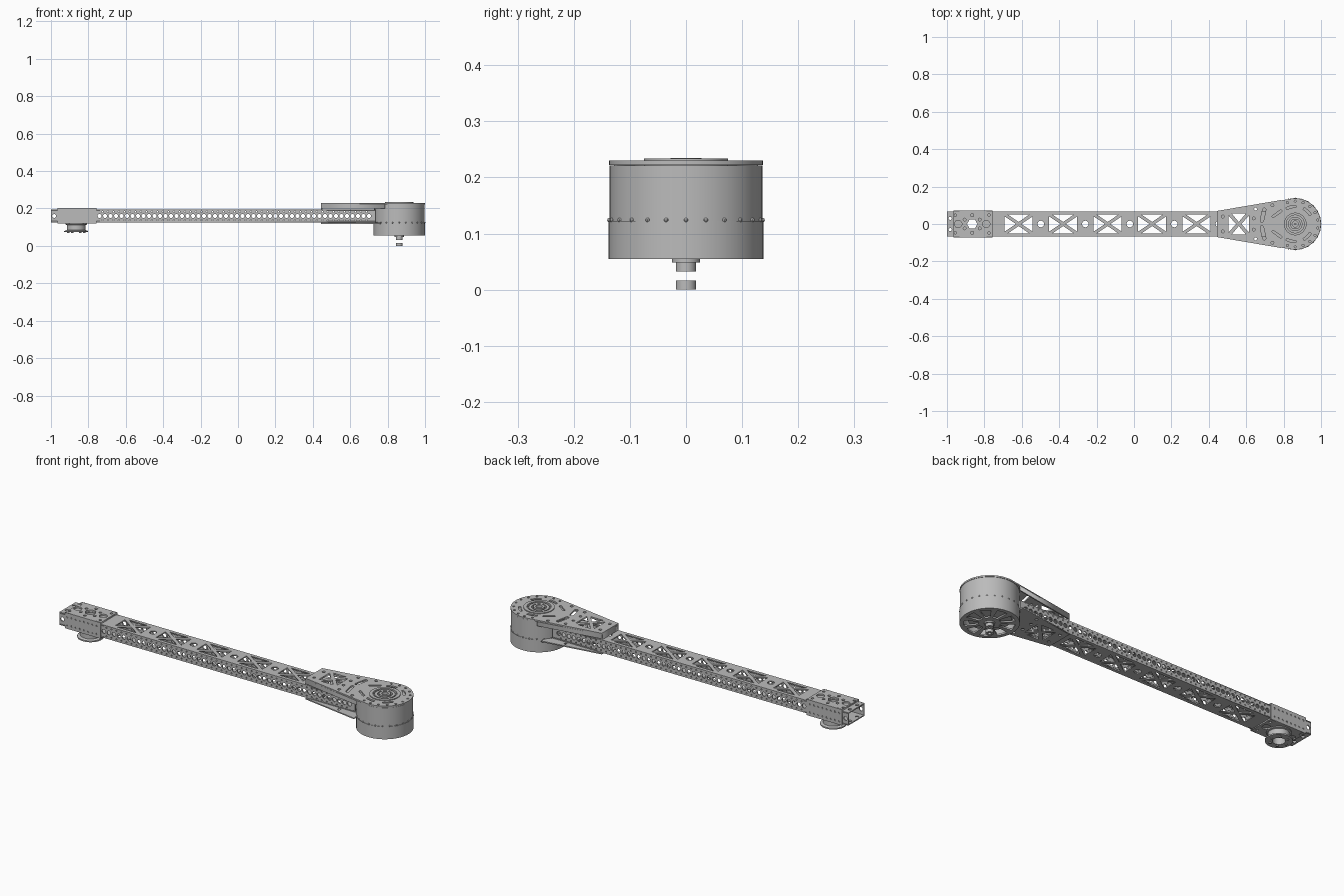
import bpy, bmesh
from math import sin, cos, pi, radians
from mathutils import Matrix

if "Cube" in bpy.data.objects:
    bpy.data.objects.remove(bpy.data.objects["Cube"])

grey = bpy.data.materials.new("metal grey")
grey.use_nodes = True
grey.diffuse_color = (0.5, 0.5, 0.5, 1)
grey.node_tree.nodes["Principled BSDF"].inputs["Base Color"].default_value = (0.5, 0.5, 0.5, 1)

HEAD = 0.862    # motor axis
FOOT = -0.865   # pulley axis
HALF = 0.068    # half width of the beam
LOW, HIGH = 0.126, 0.194
WALL = 0.006


def finish(name, bm, smooth=False):
    bmesh.ops.remove_doubles(bm, verts=bm.verts, dist=1e-5)
    bmesh.ops.recalc_face_normals(bm, faces=bm.faces)
    mesh = bpy.data.meshes.new(name)
    bm.to_mesh(mesh)
    bm.free()
    mesh.materials.append(grey)
    ob = bpy.data.objects.new(name, mesh)
    bpy.context.collection.objects.link(ob)
    if smooth:
        bpy.ops.object.select_all(action='DESELECT')
        ob.select_set(True)
        bpy.context.view_layer.objects.active = ob
        bpy.ops.object.shade_smooth_by_angle(angle=radians(35))
    return ob


# 2D outlines
def circle(x, y, r, n=12, start=0.0):
    return [(x + r * cos(start + 2 * pi * i / n), y + r * sin(start + 2 * pi * i / n)) for i in range(n)]


def arc(x, y, r, a, b, n=8):
    return [(x + r * cos(radians(a + (b - a) * i / n)), y + r * sin(radians(a + (b - a) * i / n)))
            for i in range(n + 1)]


def arc_slot(x, y, r0, r1, a, b):
    return arc(x, y, r1, a, b) + arc(x, y, r0, b, a)


def slot(x, y, length, r, tilt):
    dx, dy = cos(radians(tilt)) * length / 2, sin(radians(tilt)) * length / 2
    return arc(x + dx, y + dy, r, tilt - 90, tilt + 90, 6) + arc(x - dx, y - dy, r, tilt + 90, tilt + 270, 6)


def rect(x0, x1, y0, y1):
    return [(x0, y0), (x1, y0), (x1, y1), (x0, y1)]


def truss(x, w, h, bar=0.009):
    """Four triangles that leave an X-shaped brace."""
    tris = []
    for s in (-1, 1):
        tris.append([(x - w + 2 * bar, s * h), (x + w - 2 * bar, s * h), (x, s * bar * 1.2)])
        tris.append([(x + s * w, h - bar), (x + s * w, bar - h), (x + s * bar * 1.6, 0)])
    return tris


def plate(name, outline, holes, z, thick, matrix=None):
    """Filled outline with holes, its middle at height z."""
    curve = bpy.data.curves.new(name, 'CURVE')
    curve.dimensions, curve.fill_mode, curve.extrude = '2D', 'BOTH', thick / 2
    for loop in [outline] + holes:
        sp = curve.splines.new('POLY')
        sp.points.add(len(loop) - 1)
        for p, (x, y) in zip(sp.points, loop):
            p.co = (x, y, 0, 1)
        sp.use_cyclic_u = True
    tmp = bpy.data.objects.new(name, curve)
    bpy.context.collection.objects.link(tmp)
    bpy.context.view_layer.update()
    mesh = bpy.data.meshes.new_from_object(tmp.evaluated_get(bpy.context.evaluated_depsgraph_get()))
    bpy.data.objects.remove(tmp)
    bpy.data.curves.remove(curve)
    bm = bmesh.new()
    bm.from_mesh(mesh)
    bpy.data.meshes.remove(mesh)
    bm.transform(matrix or Matrix.Translation((0, 0, z)))
    return finish(name, bm)


def upright(y):
    return Matrix.Translation((0, y, 0)) @ Matrix.Rotation(pi / 2, 4, 'X')


def lathe(name, x, profile, n=64):
    """Closed (radius, height) profile turned about a vertical axis."""
    bm = bmesh.new()
    rings = []
    for r, z in profile:
        rings.append([bm.verts.new((x + r * cos(2 * pi * i / n), r * sin(2 * pi * i / n), z)) for i in range(n)])
    for a, b in zip(rings, rings[1:] + rings[:1]):
        for i in range(n):
            j = (i + 1) % n
            bm.faces.new((a[i], a[j], b[j], b[i]))
    return finish(name, bm, True)


def disc(name, x, r, z0, z1, bore=0.004):
    return lathe(name, x, [(bore, z0), (r, z0), (r, z1), (bore, z1)])


# Beam: a box section with braced top and bottom
windows = []
for i in range(5):
    windows += truss(-0.617 + 0.238 * i, 0.075, 0.05)
    windows.append(circle(-0.498 + 0.238 * i, 0, 0.018))
brace = truss(0.56, 0.055, 0.055)
foot_holes = [circle(FOOT, 0, 0.028, 6)]
foot_holes += [circle(*p, 0.008, 8) for p in circle(FOOT, 0, 0.047, 6, pi / 6)]
end_holes = [circle(-0.983, s * 0.03, 0.009, 8) for s in (-1, 1)]
for name, z in (("beam_top", HIGH - WALL / 2), ("beam_bottom", LOW + WALL / 2)):
    plate(name, rect(-1, 0.735, -HALF, HALF), windows + brace + foot_holes + end_holes, z, WALL)

mid = (LOW + HIGH) / 2
side_holes = [circle(-0.74 + 0.0294 * i, mid, 0.0115, 8) for i in range(50)]
side_holes += [circle(-0.725 + 0.0294 * i, mid + s * 0.022, 0.004, 6) for i in range(49) for s in (-1, 1)]
side_holes += [circle(-0.983, mid, 0.011, 8)]
for name, s in (("beam_front", -1), ("beam_back", 1)):
    plate(name, rect(-1, 0.735, LOW, HIGH), side_holes, 0, WALL, upright(s * (HALF - WALL / 2)))

# Foot bracket wrapped round the beam
cap_holes = foot_holes + [circle(FOOT + s * 0.075, 0, 0.02, 16) for s in (-1, 1)]
cap_holes += [circle(FOOT + s * 0.09, t * 0.047, 0.007, 8) for s in (-1, 1) for t in (-1, 1)]
plate("foot_bracket_top", rect(-0.965, -0.757, -0.07, 0.07), cap_holes, 0.199, 0.008)
plate("foot_bracket_bottom", rect(-0.965, -0.757, -0.07, 0.07), cap_holes, 0.122, 0.006)
dots = [circle(-0.95 + 0.0245 * i, mid + s * 0.022, 0.005, 6) for i in range(8) for s in (-1, 1)]
for name, s in (("foot_bracket_front", -1), ("foot_bracket_back", 1)):
    plate(name, rect(-0.965, -0.757, 0.119, 0.203), dots, 0, 0.005, upright(s * 0.0695))
lathe("foot_bearing", FOOT, [(0.036, 0.132), (0.06, 0.132), (0.06, 0.188), (0.036, 0.188)])

# Foot pulley
lathe("foot_pulley", FOOT, [(0.03, 0.073), (0.064, 0.073), (0.064, 0.08), (0.05, 0.084),
                            (0.05, 0.112), (0.058, 0.114), (0.058, 0.12), (0.03, 0.12)])
for i, (x, y) in enumerate(circle(FOOT, 0, 0.043, 6)):
    bm = bmesh.new()
    bmesh.ops.create_cone(bm, cap_ends=True, segments=8, radius1=0.006, radius2=0.006, depth=0.006,
                          matrix=Matrix.Translation((x, y, 0.072)))
    finish("pulley_bolt_%d" % i, bm)

# Head bracket: teardrop top plate, skirt and lower plate
holes = list(brace)
for s in (-1, 1):
    holes += [slot(0.69, s * 0.047, 0.06, 0.009, 90 - s * 12), slot(0.765, s * 0.055, 0.05, 0.006, s * 35)]
    holes += [arc_slot(HEAD, 0, 0.088, 0.1, s * a, s * (a + 32)) for a in (30, 88)]
    holes += [circle(x, s * y, 0.008, 8) for x, y in ((0.475, 0.04), (0.65, 0.08), (0.64, 0.03), (0.74, 0.1))]
holes += [circle(HEAD + 0.122 * cos(radians(a)), 0.122 * sin(radians(a)), 0.006, 8) for a in range(-110, 111, 20)]
holes.append(circle(HEAD, 0, 0.07, 48))
teardrop = [(0.445, -0.07)] + arc(HEAD, 0, 0.137, -99.7, 99.7, 48) + [(0.445, 0.07)]
plate("head_top_plate", teardrop, holes, 0.226, 0.008)
for name, s in (("skirt_front", -1), ("skirt_back", 1)):
    plate(name, [(0.445, s * 0.07), (0.785, s * 0.128), (0.785, s * 0.122), (0.445, s * 0.064)], [], 0.2115, 0.023)
plate("skirt_end", rect(0.445, 0.451, -0.07, 0.07), [], 0.209, 0.03)
lower = [(0.445, -0.07), (0.765, -0.122), (0.765, 0.122), (0.445, 0.07)]
lower_holes = brace + [circle(x, s * y, 0.008, 8) for x, y in ((0.475, 0.04), (0.65, 0.08), (0.64, 0.03))
                       for s in (-1, 1)]
plate("head_lower_plate", lower, lower_holes, 0.121, 0.006)

# Motor drum
lathe("motor_bell", HEAD, [(0.124, 0.055), (0.138, 0.055), (0.138, 0.122), (0.124, 0.122)], 96)
lathe("motor_can", HEAD, [(0.004, 0.112), (0.136, 0.112), (0.136, 0.221), (0.004, 0.221)], 96)
vents = [arc_slot(HEAD, 0, 0.05, 0.118, 40 * i - 13, 40 * i + 13) for i in range(9)]
plate("motor_floor", circle(HEAD, 0, 0.13, 64), vents, 0.059, 0.008)
disc("motor_core", HEAD, 0.1, 0.075, 0.115)
for i, (x, y) in enumerate(circle(HEAD, 0, 0.1365, 24)):
    bm = bmesh.new()
    bmesh.ops.create_uvsphere(bm, u_segments=8, v_segments=6, radius=0.004,
                              matrix=Matrix.Translation((x, y, 0.124)))
    finish("seam_rivet_%d" % i, bm)

# Bearing rings on top of the head
for name, r0, r1, top in (("outer_ring", 0.058, 0.075, 0.234), ("middle_ring", 0.036, 0.05, 0.232),
                          ("inner_ring", 0.016, 0.028, 0.235)):
    lathe(name, HEAD, [(r0, 0.221), (r1, 0.221), (r1, top), (r0, top)])

# Output shaft and loose end washer
disc("shaft_collar", HEAD, 0.025, 0.048, 0.057)
disc("output_shaft", HEAD, 0.018, 0.032, 0.05)
disc("end_washer", HEAD, 0.018, 0.0, 0.016, 0.008)
